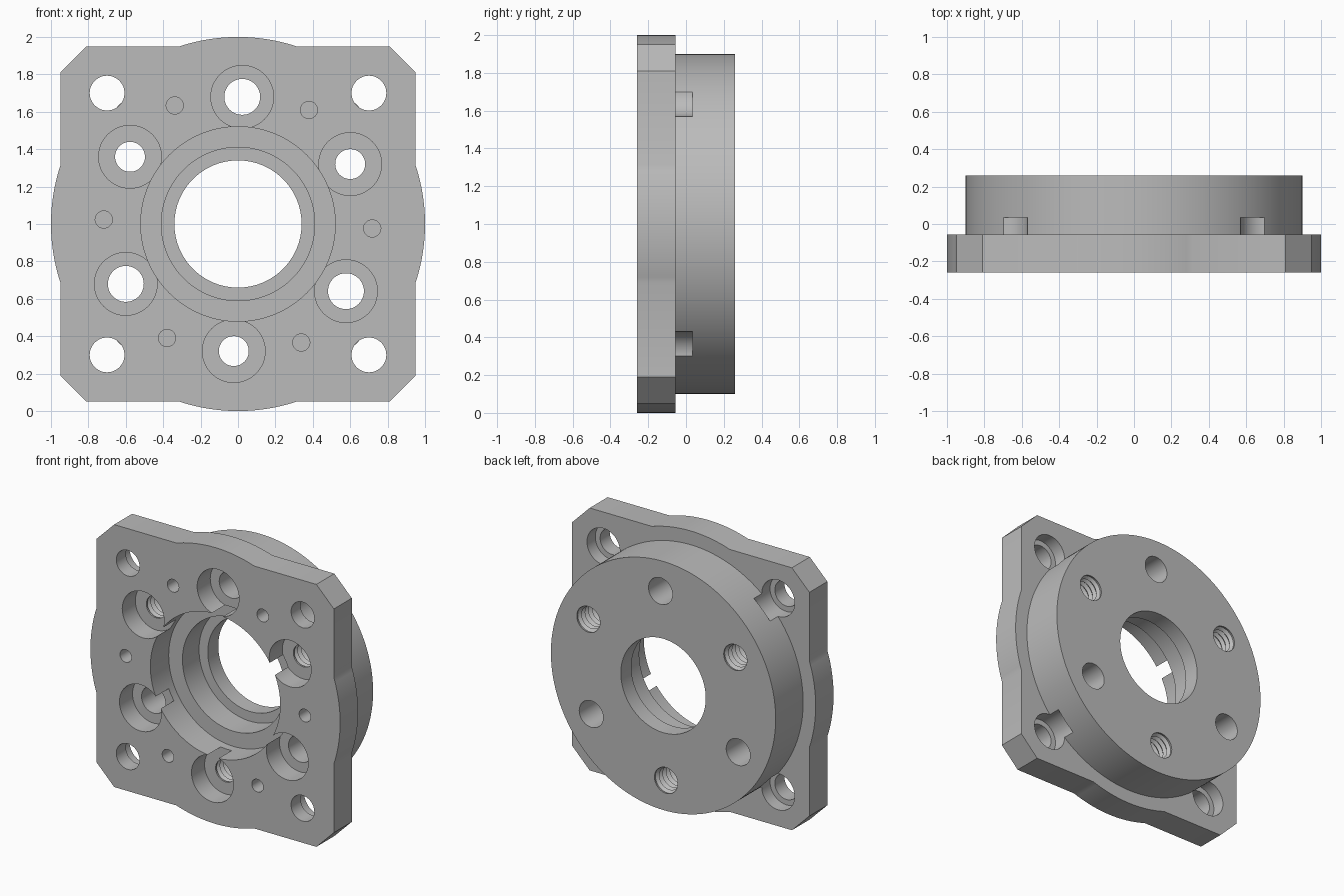
import bpy, bmesh
from math import sin, cos, pi, acos, radians

if "Cube" in bpy.data.objects:
    bpy.data.objects.remove(bpy.data.objects["Cube"], do_unlink=True)

FRONT, STEP, BACK = -0.26, -0.055, 0.26
OVER = 0.05                      # how far cutters stick out
CENTRE = 1.0                     # height of the main axis

metal = bpy.data.materials.new("grey metal")
metal.use_nodes = True
grey = (0.5, 0.5, 0.5, 1)
metal.diffuse_color = grey
metal.node_tree.nodes["Principled BSDF"].inputs["Base Color"].default_value = grey


def prism(name, rings):
    """Closed solid from a stack of rings of (x, y, z) points."""
    bm = bmesh.new()
    loops = [[bm.verts.new(p) for p in ring] for ring in rings]
    n = len(loops[0])
    for a, b in zip(loops, loops[1:]):
        for i in range(n):
            j = (i + 1) % n
            bm.faces.new((a[i], a[j], b[j], b[i]))
    bm.faces.new(loops[0])
    bm.faces.new(loops[-1])
    bmesh.ops.recalc_face_normals(bm, faces=bm.faces[:])
    mesh = bpy.data.meshes.new(name)
    bm.to_mesh(mesh)
    bm.free()
    mesh.materials.append(metal)
    ob = bpy.data.objects.new(name, mesh)
    bpy.context.collection.objects.link(ob)
    return ob


def turned(name, profile, x=0, z=0, sides=48):
    """Turned solid along y from (radius, y) pairs, offset from the main axis."""
    angles = [2 * pi * i / sides for i in range(sides)]
    return prism(name, [[(x + r * cos(a), y, CENTRE + z + r * sin(a)) for a in angles]
                        for r, y in profile])


def combine(target, tool, operation):
    mod = target.modifiers.new(operation, 'BOOLEAN')
    mod.operation = operation
    mod.solver = 'EXACT'
    mod.object = tool
    bpy.context.view_layer.objects.active = target
    bpy.ops.object.modifier_apply(modifier=mod.name)
    bpy.data.objects.remove(tool, do_unlink=True)


# Square plate: bulging round sides and chamfered corners
HALF, CHAMFER = 0.95, 0.81
bulge = acos(HALF)
side = [(cos(a), sin(a)) for a in (bulge * (i / 10 - 1) for i in range(21))]
side += [(HALF, CHAMFER), (CHAMFER, HALF)]
outline = []
for turn in range(4):
    outline += side
    side = [(-v, u) for u, v in side]
flange = prism("mounting_flange", [[(u, y, CENTRE + v) for u, v in outline]
                                   for y in (FRONT, STEP)])

# Round hub behind the plate
combine(flange, turned("hub", [(0.9, -0.1), (0.9, BACK)], sides=160), 'UNION')

# Stepped central bore
bore = [(0.52, FRONT - OVER), (0.52, -0.05), (0.41, -0.05),
        (0.41, 0.14), (0.34, 0.14), (0.34, BACK + OVER)]
combine(flange, turned("bore", bore, sides=128), 'DIFFERENCE')

# Corner holes, counterbored from behind and biting into the hub
corner = [(0.093, FRONT - OVER), (0.093, -0.15), (0.132, -0.15), (0.132, 0.035)]
for x in (-0.7, 0.7):
    for z in (-0.7, 0.7):
        combine(flange, turned("corner_hole", corner, x, z), 'DIFFERENCE')

# Ring of bolt holes (alternately plain and threaded) and small pin holes
SEAT = FRONT + 0.15
plain = [(0.168, FRONT - OVER), (0.168, SEAT), (0.096, SEAT), (0.096, BACK + OVER)]
threaded = plain[:2] + [(0.08, SEAT)]
pitch = 0.04
for i in range(9):
    y = SEAT + 0.012 + i * pitch
    threaded += [(0.08, y), (0.098, y + pitch / 2)]
threaded += [(0.08, BACK + OVER)]
pin = [(0.046, FRONT - OVER), (0.046, FRONT + 0.12)]
for i in range(6):
    a = radians(88.1 + 60 * i)
    shape = threaded if i % 2 else plain
    combine(flange, turned("bolt_hole", shape, 0.68 * cos(a), 0.68 * sin(a)), 'DIFFERENCE')
    a -= radians(30)
    combine(flange, turned("pin_hole", pin, 0.718 * cos(a), 0.718 * sin(a), 32), 'DIFFERENCE')

# Smooth the round walls, keep the machined edges crisp
bpy.ops.object.select_all(action='DESELECT')
flange.select_set(True)
bpy.context.view_layer.objects.active = flange
bpy.ops.object.shade_smooth_by_angle(angle=radians(25))
